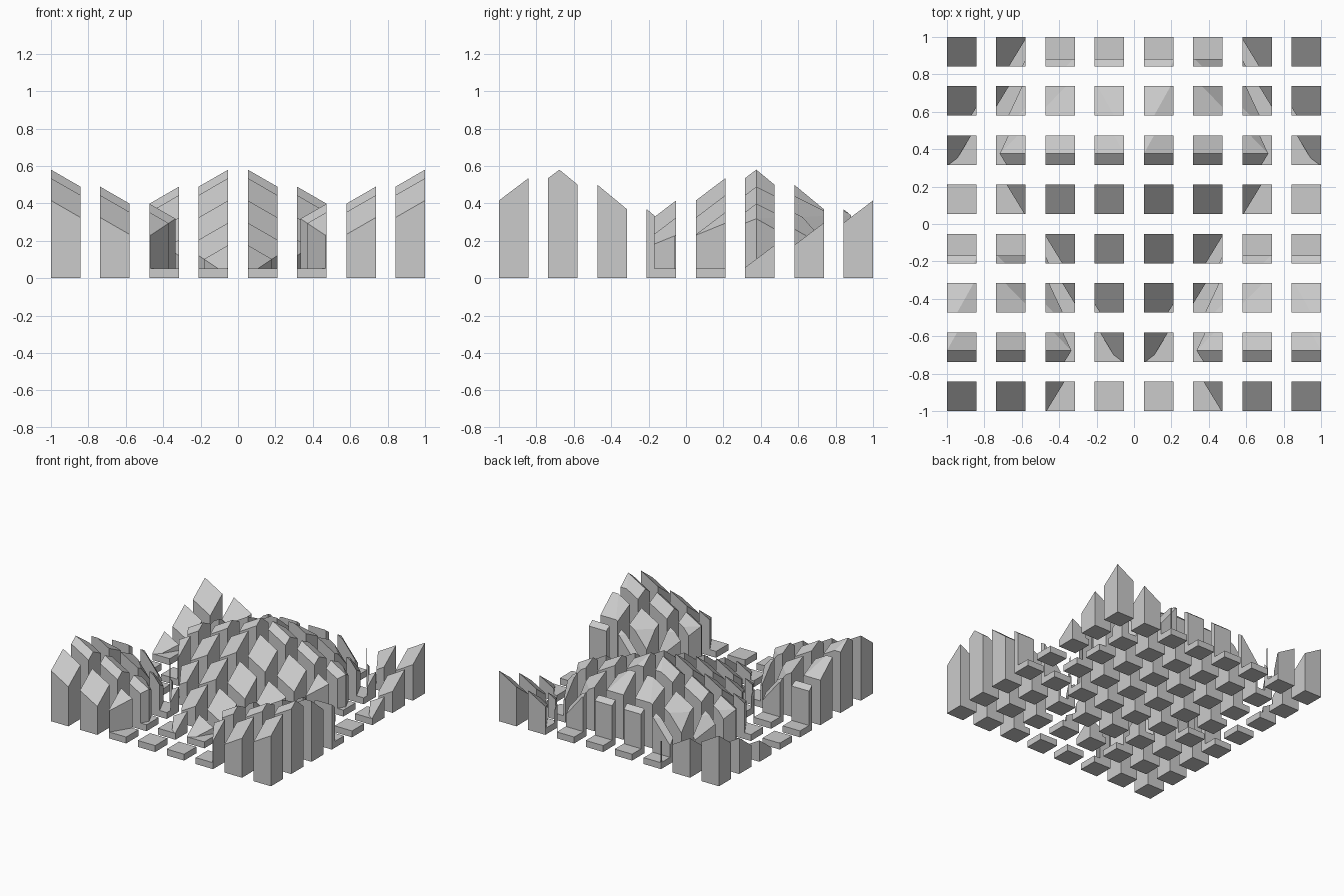
import bpy, bmesh
from mathutils import Vector

if "Cube" in bpy.data.objects:
    bpy.data.objects.remove(bpy.data.objects["Cube"])

S = 2 / 38            # module: blocks are 3 modules wide with gaps of 2
W = 3 * S             # block width
PITCH = 5 * S
SLAB = S              # foot slab thickness

# Faceted gem (plan in block widths from its peak, height in model units)
HALF = [(0, 0, .58), (2.88, 0, .318), (1.05, 1.88, .335), (2.0, 1.88, .15), (0, -4.73, .015)]
GEM = HALF + [(-x, y, z) for x, y, z in HALF if x]
PEAKS = [(4, 5.38), (0, 1.38), (8, 1.38), (0, 9.38), (8, 9.38)]


def hull(points):
    """Closed convex solid around points, or None if degenerate."""
    bm = bmesh.new()
    for p in points:
        bm.verts.new(p)
    bmesh.ops.remove_doubles(bm, verts=bm.verts[:], dist=1e-5)
    if len(bm.verts) < 4:
        bm.free()
        return None
    res = bmesh.ops.convex_hull(bm, input=bm.verts[:])
    junk = {e for k in ("geom_interior", "geom_unused") for e in res[k]
            if isinstance(e, bmesh.types.BMVert)}
    bmesh.ops.delete(bm, geom=list(junk), context='VERTS')
    return bm


def clipped_gem(peak, i, j):
    """Points of one gem cut to grid cell i, j, above the foot slab."""
    pts = []
    for x, y, z in GEM:
        u, v = x + peak[0], y + peak[1]
        pts += [(u, v, z), (u, v, 0)]
    bm = hull(pts)
    for co, no in [((i, 0, 0), (-1, 0, 0)), ((i + 1, 0, 0), (1, 0, 0)),
                   ((0, j, 0), (0, -1, 0)), ((0, j + 1, 0), (0, 1, 0)),
                   ((0, 0, SLAB), (0, 0, -1))]:
        bmesh.ops.bisect_plane(bm, geom=bm.verts[:] + bm.edges[:] + bm.faces[:],
                               dist=1e-6, plane_co=co, plane_no=no, clear_outer=True)
        # close the cut before the next one
        pts = [v.co.copy() for v in bm.verts]
        bm.free()
        bm = hull(pts) if len(pts) > 3 else None
        if bm is None or not bm.faces:
            return []
    pts = [v.co.copy() for v in bm.verts]
    bm.free()
    return pts


def make(name, points):
    bm = hull(points)
    if bm is None:
        return
    bmesh.ops.dissolve_limit(bm, angle_limit=.01, verts=bm.verts[:], edges=bm.edges[:])
    bmesh.ops.recalc_face_normals(bm, faces=bm.faces[:])
    me = bpy.data.meshes.new(name)
    bm.to_mesh(me)
    bm.free()
    bpy.context.collection.objects.link(bpy.data.objects.new(name, me))


# 8 x 8 grid: each block is the piece of the gem pattern over its cell
for i in range(8):
    for j in range(8):
        ox, oy = -1 + i * PITCH, -1 + j * PITCH
        full = False
        for peak in PEAKS:
            if abs(i + .5 - peak[0]) > 3.5 or not -5.3 < j + .5 - peak[1] < 2.5:
                continue
            pts = clipped_gem(peak, i, j)
            if not pts:
                continue
            base = [p for p in pts if p.z < SLAB + 1e-4]
            corners = [Vector((i + a, j + b, SLAB)) for a in (0, 1) for b in (0, 1)]
            if all(any((p - c).length < 1e-3 for p in base) for c in corners):
                full = True
                for p in base:
                    p.z = 0          # whole cell covered: column runs to the ground
            make("column", [(ox + (p.x - i) * W, oy + (p.y - j) * W, p.z) for p in pts])
        # foot slab under open or partly covered cells
        if not full:
            make("foot_slab", [(ox + a * W, oy + b * W, c * SLAB)
                               for a in (0, 1) for b in (0, 1) for c in (0, 1)])
